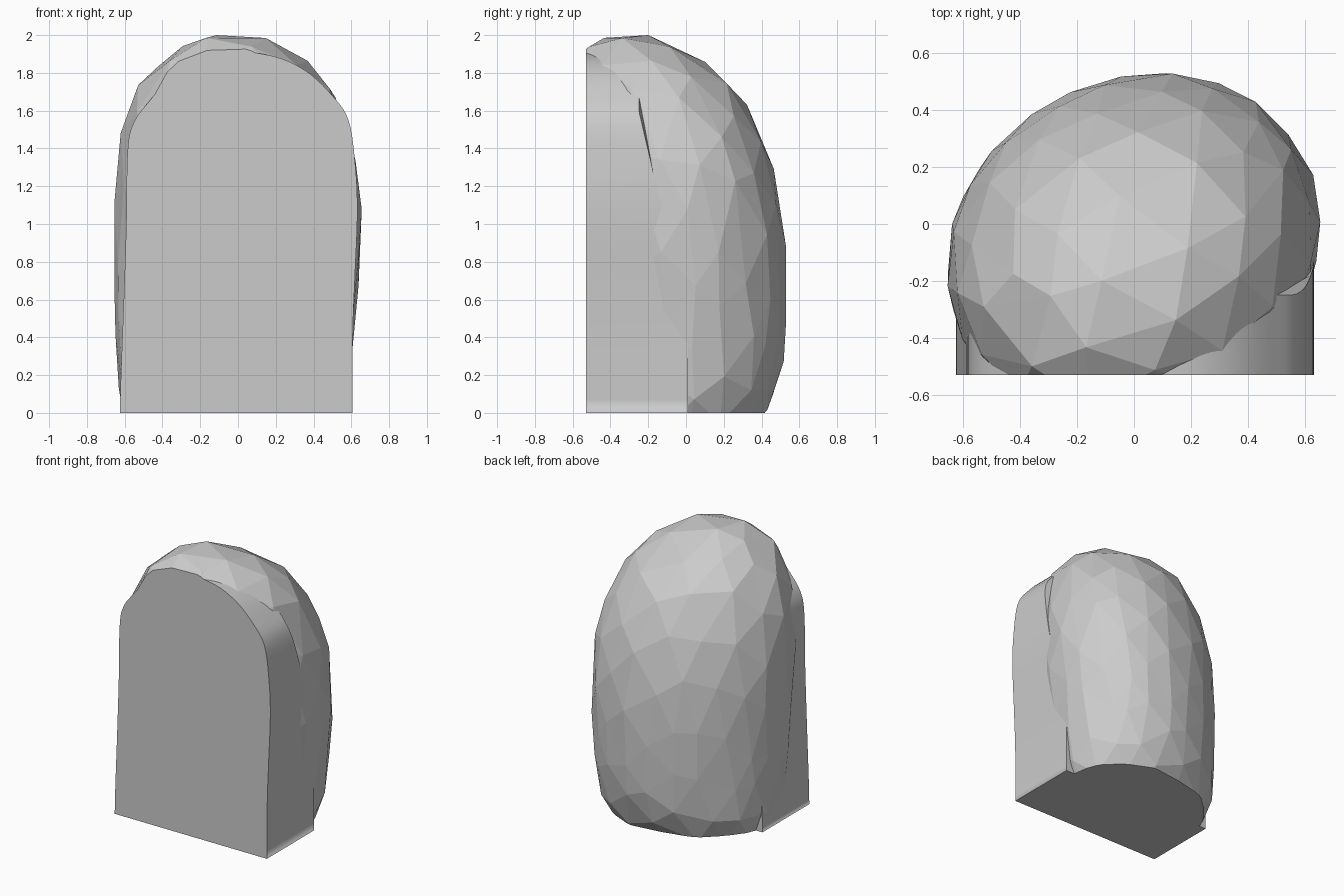
import bpy, bmesh, math, random
from mathutils import Matrix, Vector

if "Cube" in bpy.data.objects:
    bpy.data.objects.remove(bpy.data.objects["Cube"])

random.seed(4)

# Boulder sections: height, back y, front y, half width
SECTIONS = [(-0.35, 0.10, -0.20, 0.35), (0.0, 0.43, -0.50, 0.63),
            (0.19, 0.51, -0.60, 0.64), (0.4, 0.53, -0.65, 0.645),
            (0.9, 0.53, -0.68, 0.655), (1.2, 0.49, -0.70, 0.645),
            (1.45, 0.41, -0.72, 0.61), (1.7, 0.28, -0.70, 0.52),
            (1.87, 0.07, -0.62, 0.37), (1.97, -0.10, -0.47, 0.18),
            (2.0, -0.24, -0.24, 0.0)]

# Slab outline: x, z, from bottom left over the arch to bottom right
OUTLINE = [(-0.625, -0.2), (-0.625, 0.0), (-0.62, 0.2), (-0.605, 0.6),
           (-0.592, 1.0), (-0.585, 1.38), (-0.555, 1.53), (-0.47, 1.65),
           (-0.34, 1.79), (-0.2, 1.88), (0.0, 1.91), (0.2, 1.885),
           (0.36, 1.81), (0.49, 1.69), (0.585, 1.55), (0.622, 1.3),
           (0.632, 1.05), (0.618, 0.7), (0.607, 0.4), (0.605, 0.0),
           (0.605, -0.2)]


def section(z):
    for a, b in zip(SECTIONS, SECTIONS[1:]):
        if z <= b[0]:
            t = max(0, (z - a[0]) / (b[0] - a[0]))
            return [p + (q - p) * t for p, q in zip(a[1:], b[1:])]
    return SECTIONS[-1][1:]


def smooth_path(pts, steps=5):
    out = []
    for i in range(len(pts) - 1):
        p0, p1, p2, p3 = (Vector(pts[min(max(k, 0), len(pts) - 1)])
                          for k in range(i - 1, i + 3))
        for s in range(steps):
            t = s / steps
            out.append(0.5 * (2 * p1 + (p2 - p0) * t
                              + (2 * p0 - 5 * p1 + 4 * p2 - p3) * t * t
                              + (3 * p1 - p0 - 3 * p2 + p3) * t ** 3))
    out.append(Vector(pts[-1]))
    return out


def make_object(name, bm):
    bmesh.ops.recalc_face_normals(bm, faces=bm.faces)
    mesh = bpy.data.meshes.new(name)
    bm.to_mesh(mesh)
    bm.free()
    obj = bpy.data.objects.new(name, mesh)
    bpy.context.collection.objects.link(obj)
    return obj


# Faceted boulder shaped from an irregular icosphere, skewed to the back right
bm = bmesh.new()
bmesh.ops.create_icosphere(bm, subdivisions=3, radius=1)
bmesh.ops.rotate(bm, verts=bm.verts, cent=(0, 0, 0),
                 matrix=Matrix.Rotation(0.5, 3, 'X') @ Matrix.Rotation(0.35, 3, 'Y'))
for v in bm.verts:
    n = (v.co + Vector([random.uniform(-0.05, 0.05) for _ in range(3)])).normalized()
    z = 0.65 + (1.35 if n.z > 0 else 1.0) * n.z
    back, front, w = section(z)
    r = max(math.hypot(n.x, n.y), 1e-6)
    x = n.x / r * w
    y = (back + front) / 2 + n.y / r * (back - front) / 2
    if x > 0:
        x *= 1 - 0.12 * max(0, 0.9 - z) / 0.9
    v.co = (x + 0.14 * (y + 0.08), y, z)
xs = [v.co.x for v in bm.verts]
mid, half = (max(xs) + min(xs)) / 2, (max(xs) - min(xs)) / 2
ymax = max(v.co.y for v in bm.verts)
zmax = max(v.co.z for v in bm.verts)
for v in bm.verts:
    v.co = ((v.co.x - mid) * 0.655 / half, v.co.y * 0.53 / ymax, v.co.z * 2 / zmax)
stone = make_object("stone", bm)

# Arched slab with a smooth rim, its back leaning into the boulder
bm = bmesh.new()
face = bm.faces.new([bm.verts.new((p.x, -0.8, p.y)) for p in smooth_path(OUTLINE)])
ext = bmesh.ops.extrude_face_region(bm, geom=[face], use_keep_orig=True)
for v in [g for g in ext["geom"] if isinstance(g, bmesh.types.BMVert)]:
    v.co.y = 0.01 - 0.26 * min(1, max(0, (v.co.z - 0.5) / 1.1))
for f in bm.faces:
    f.smooth = len(f.verts) == 4 and max(v.co.z for v in f.verts) > -0.19
slab = make_object("slab_helper", bm)
slab.hide_render = True

# Merge slab and boulder
mod = stone.modifiers.new("union", 'BOOLEAN')
mod.operation = 'UNION'
mod.solver = 'EXACT'
mod.object = slab
dg = bpy.context.evaluated_depsgraph_get()
stone.data = bpy.data.meshes.new_from_object(stone.evaluated_get(dg))
stone.modifiers.clear()
bpy.data.objects.remove(slab)

# Slice the flat front and base
bm = bmesh.new()
bm.from_mesh(stone.data)
for co, no in (((0, -0.53, 0), (0, -1, 0)), ((0, 0, 0), (0, 0, -1))):
    bmesh.ops.bisect_plane(bm, geom=bm.verts[:] + bm.edges[:] + bm.faces[:],
                           plane_co=co, plane_no=no, clear_outer=True)
    rim = [e for e in bm.edges if e.is_boundary]
    for f in bmesh.ops.holes_fill(bm, edges=rim, sides=0)["faces"]:
        f.smooth = False
bmesh.ops.recalc_face_normals(bm, faces=bm.faces)
bm.to_mesh(stone.data)
bm.free()
